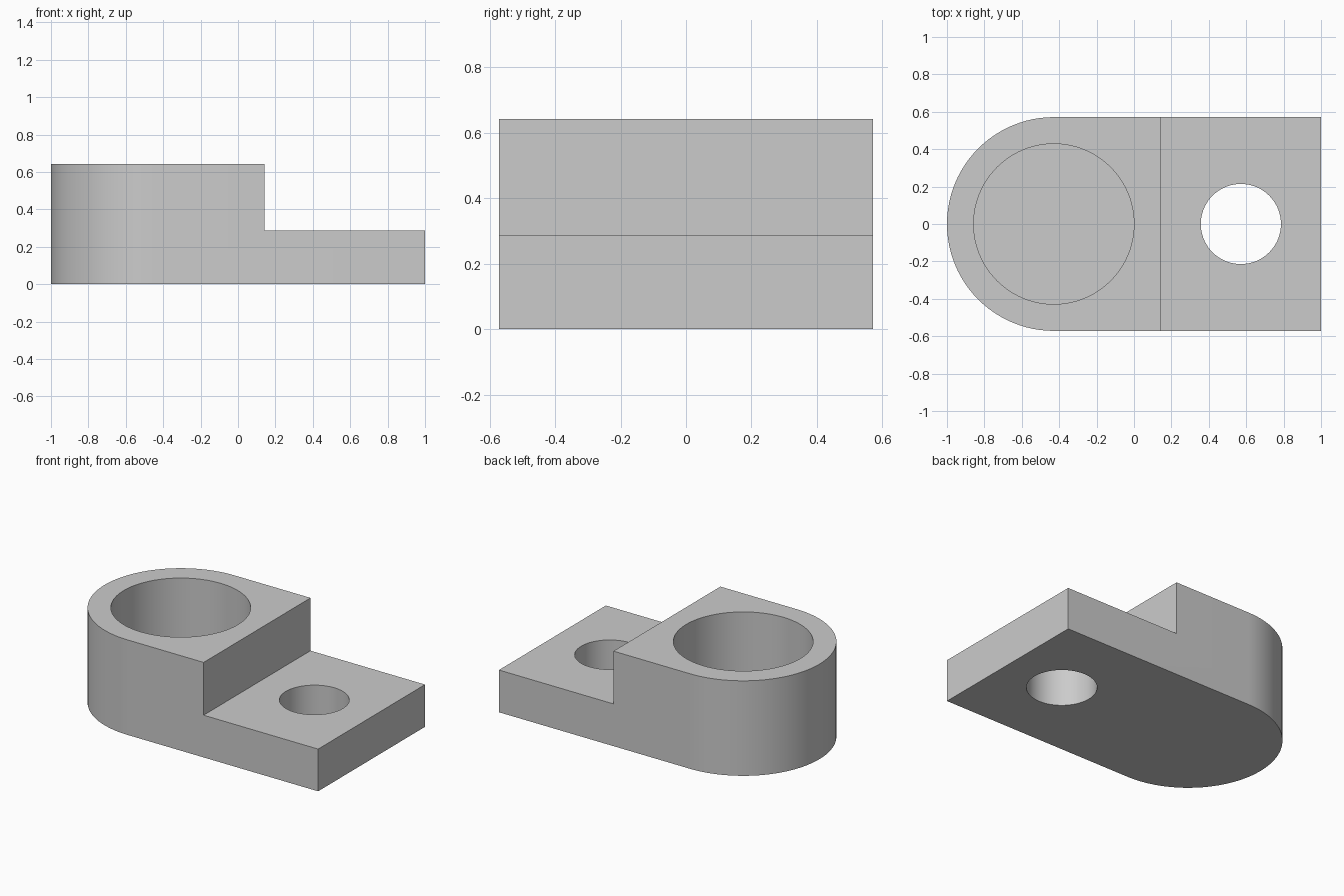
import bpy, bmesh, math

if "Cube" in bpy.data.objects:
    bpy.data.objects.remove(bpy.data.objects["Cube"])

U = 1 / 7                      # design unit: the part is 14 units long
grey = bpy.data.materials.new("plain grey")
grey.diffuse_color = (0.6, 0.6, 0.6, 1)
grey.use_nodes = True
grey.node_tree.nodes["Principled BSDF"].inputs["Base Color"].default_value = grey.diffuse_color


def prism(name, outline, z0, z1):
    """Extrude a flat outline (x, y) from z0 up to z1."""
    bm = bmesh.new()
    face = bm.faces.new([bm.verts.new((x, y, z0)) for x, y in outline])
    new = bmesh.ops.extrude_face_region(bm, geom=[face])["geom"]
    top = [v for v in new if isinstance(v, bmesh.types.BMVert)]
    bmesh.ops.translate(bm, verts=top, vec=(0, 0, z1 - z0))
    bmesh.ops.recalc_face_normals(bm, faces=bm.faces)
    mesh = bpy.data.meshes.new(name)
    bm.to_mesh(mesh)
    bm.free()
    mesh.materials.append(grey)
    obj = bpy.data.objects.new(name, mesh)
    bpy.context.collection.objects.link(obj)
    return obj


def arc(cx, r, a0, a1, n):
    """Points on an arc centred on (cx, 0), from a0 to a1 degrees."""
    return [(cx + r * math.cos(math.radians(a0 + (a1 - a0) * i / n)),
             r * math.sin(math.radians(a0 + (a1 - a0) * i / n)))
            for i in range(n + 1)]


# Body: rounded left end, square right end
outline = arc(-3 * U, 4 * U, 90, 270, 48) + [(7 * U, -4 * U), (7 * U, 4 * U)]
body = prism("bracket_body", outline, 0, 4.5 * U)

# Cutters: step above the tab, blind socket, through bolt hole
step = [(U, -1), (2, -1), (2, 1), (U, 1)]
cutters = [
    prism("step_cutter", step, 2 * U, 1),
    prism("socket_cutter", arc(-3 * U, 3 * U, 0, 360, 96)[:-1], U, 1),
    prism("bolt_hole_cutter", arc(4 * U, 1.5 * U, 0, 360, 72)[:-1], -0.2, 1),
]

bpy.context.view_layer.objects.active = body
body.select_set(True)
for cutter in cutters:
    mod = body.modifiers.new(cutter.name, "BOOLEAN")
    mod.operation = "DIFFERENCE"
    mod.solver = "EXACT"
    mod.object = cutter
    bpy.ops.object.modifier_apply(modifier=mod.name)
    bpy.data.objects.remove(cutter)

# Smooth curved walls, crisp edges
bpy.ops.object.shade_smooth_by_angle(angle=math.radians(30))
